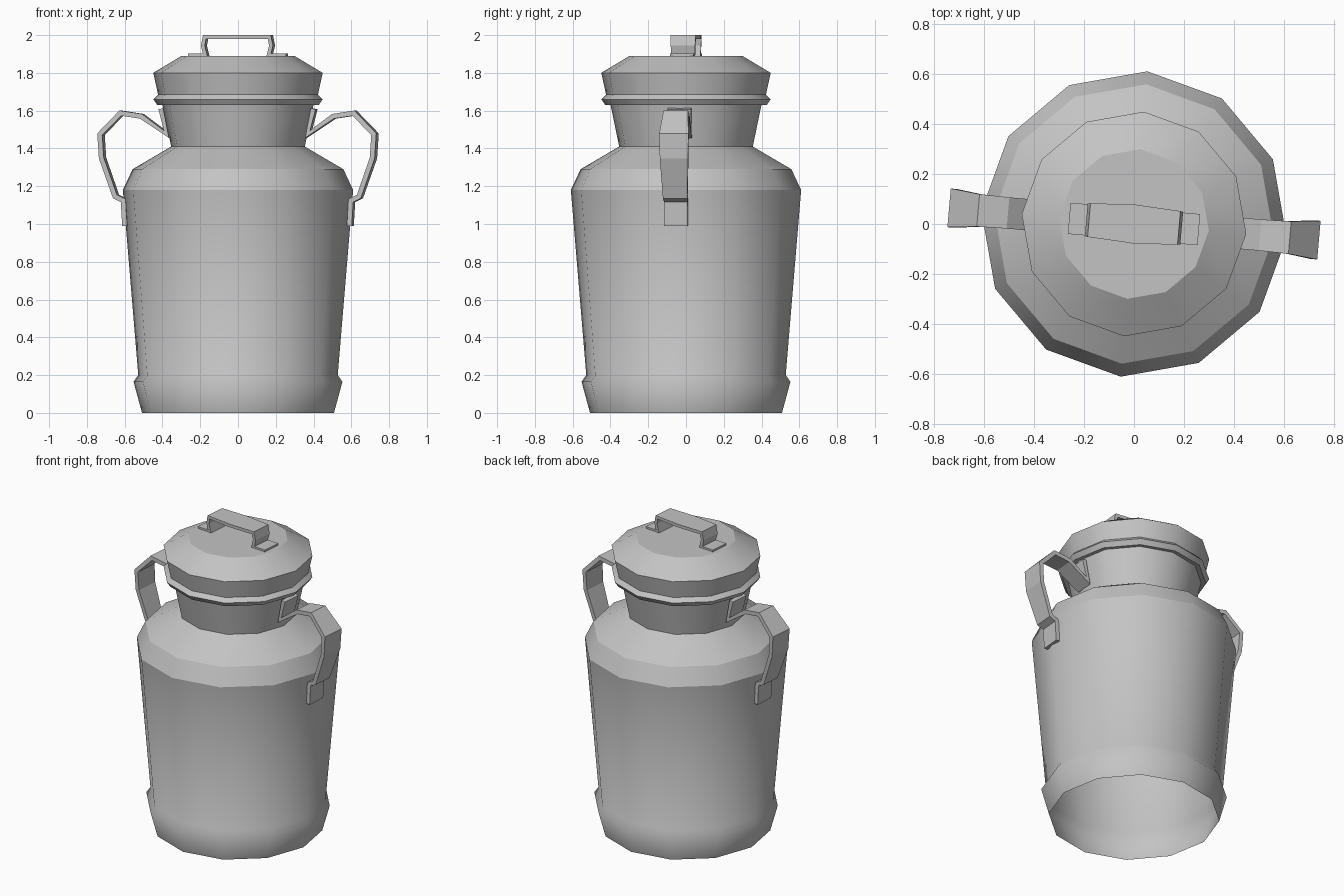
import bpy, bmesh, math
from mathutils import Vector

if "Cube" in bpy.data.objects:
    bpy.data.objects.remove(bpy.data.objects["Cube"], do_unlink=True)

TURN = math.radians(-5)   # whole can is turned slightly about z
SIDES = 12

steel = bpy.data.materials.new("grey steel")
steel.use_nodes = True
grey = (0.55, 0.55, 0.55, 1)
steel.diffuse_color = grey
steel.node_tree.nodes["Principled BSDF"].inputs["Base Color"].default_value = grey


def finish(bm, name, angle):
    mesh = bpy.data.meshes.new(name)
    bm.to_mesh(mesh)
    bm.free()
    mesh.materials.append(steel)
    obj = bpy.data.objects.new(name, mesh)
    obj.rotation_euler.z = angle
    bpy.context.collection.objects.link(obj)
    return obj


def lathe(name, profile, soft=(), cap=False):
    """Revolve (radius, z) points; rings are crisp unless listed as soft."""
    bm = bmesh.new()
    rings = []
    for r, z in profile:
        rings.append([bm.verts.new((r * math.cos(math.tau * k / SIDES),
                                    r * math.sin(math.tau * k / SIDES), z))
                      for k in range(SIDES)])
    for low, high in zip(rings, rings[1:]):
        for k in range(SIDES):
            n = (k + 1) % SIDES
            bm.faces.new((low[k], low[n], high[n], high[k])).smooth = True
    if cap:
        bm.faces.new(rings[-1])
    for i, ring in enumerate(rings):
        for k in range(SIDES):
            edge = bm.edges.get((ring[k], ring[(k + 1) % SIDES]))
            edge.smooth = i in soft
    return finish(bm, name, TURN)


def strap(name, path, thick, angle):
    """Bent metal strip through (x, z, width) points."""
    bm = bmesh.new()
    pts = [Vector((x, z)) for x, z, w in path]
    rows = []
    for i, p in enumerate(pts):
        before = (p - pts[i - 1]).normalized() if i else (pts[1] - p).normalized()
        after = (pts[i + 1] - p).normalized() if i < len(pts) - 1 else before
        n0, n1 = Vector((-before.y, before.x)), Vector((-after.y, after.x))
        miter = (n0 + n1).normalized()
        off = miter * thick / 2 / max(miter.dot(n0), 0.55)
        half = path[i][2] / 2
        rows.append([bm.verts.new((q.x, y, q.y)) for q, y in
                     ((p + off, -half), (p + off, half), (p - off, half), (p - off, -half))])
    for a, b in zip(rows, rows[1:]):
        for k in range(4):
            n = (k + 1) % 4
            bm.faces.new((a[k], a[n], b[n], b[k]))
    bm.faces.new(rows[0])
    bm.faces.new(rows[-1])
    bmesh.ops.recalc_face_normals(bm, faces=bm.faces)
    return finish(bm, name, angle)


# Can: open foot, tapered wall, shoulder and flared neck
lathe("can_body", [(0.51, 0), (0.555, 0.165), (0.53, 0.2), (0.612, 1.18),
                   (0.56, 1.29), (0.355, 1.41), (0.405, 1.65)], soft=(1, 2))

# Lid with a rolled rim and flat top
lathe("lid", [(0.39, 1.635), (0.43, 1.63), (0.45, 1.66), (0.425, 1.685),
              (0.45, 1.8), (0.3, 1.89)], cap=True)

# Side handles, one a half turn from the other
side_path = [(0.405, 1.61, 0.125), (0.375, 1.475, 0.125), (0.51, 1.57, 0.125),
             (0.62, 1.587, 0.13), (0.728, 1.475, 0.155), (0.72, 1.35, 0.15),
             (0.648, 1.145, 0.13), (0.605, 1.125, 0.125), (0.597, 0.99, 0.125)]
strap("left_handle", side_path, 0.026, TURN)
strap("right_handle", side_path, 0.026, TURN + math.pi)

# Lid handle, mirrored from one half of its path
half_path = [(0.26, 1.892, 0.125), (0.168, 1.892, 0.125),
             (0.181, 1.945, 0.13), (0.172, 1.99, 0.135)]
lid_path = [(-x, z, w) for x, z, w in half_path] + [(0, 1.99, 0.155)] + half_path[::-1]
strap("lid_handle", lid_path, 0.02, TURN)
